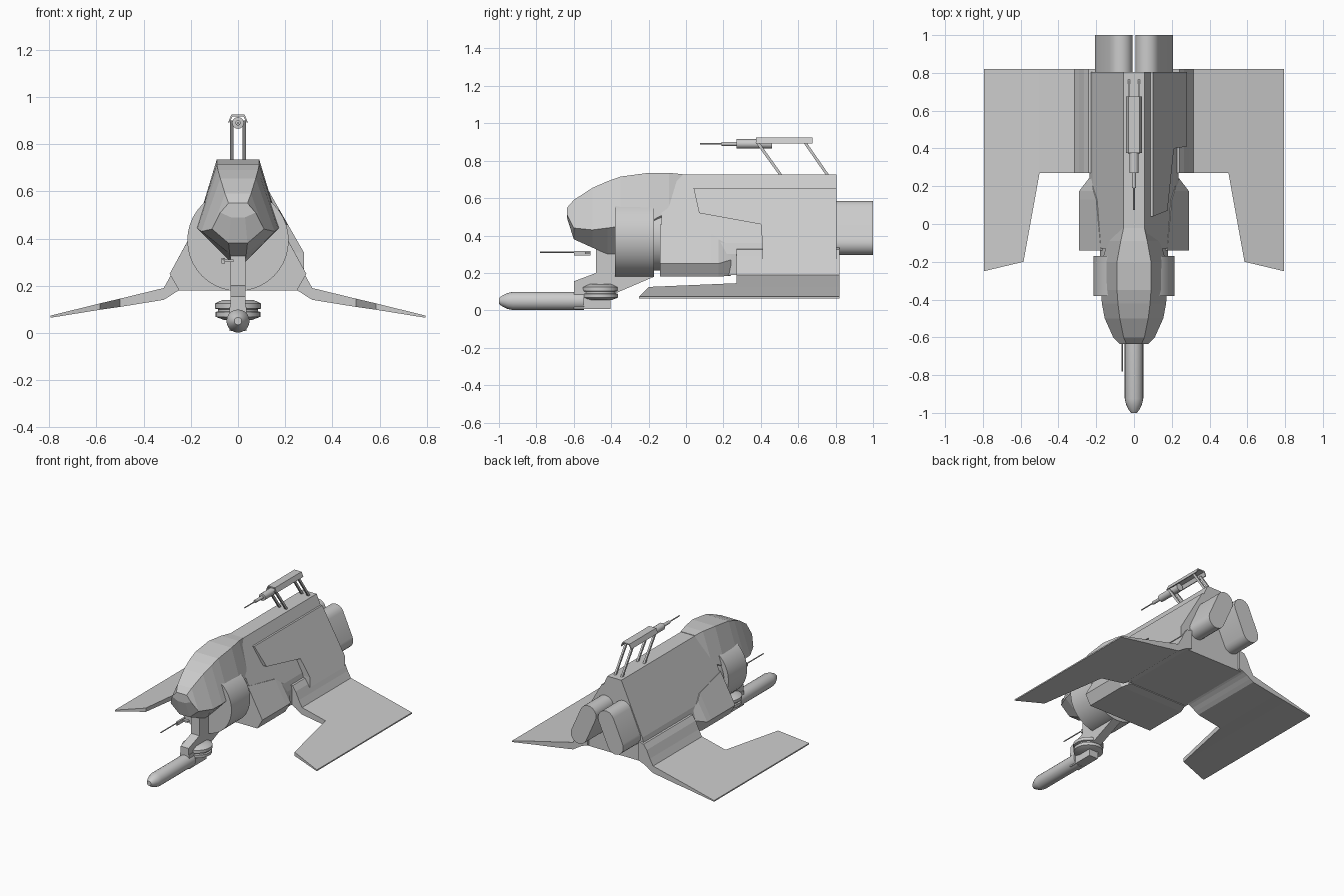
import bpy, bmesh
from math import sin, cos, pi, radians


def loft(name, rings, smooth=False):
    """Skin a list of equal-length closed rings and cap both ends."""
    bm = bmesh.new()
    vs = [[bm.verts.new(p) for p in r] for r in rings]
    n = len(rings[0])
    for a, b in zip(vs, vs[1:]):
        for i in range(n):
            j = (i + 1) % n
            bm.faces.new((a[i], a[j], b[j], b[i]))
    bm.faces.new(vs[0])
    bm.faces.new(vs[-1])
    bmesh.ops.recalc_face_normals(bm, faces=bm.faces)
    me = bpy.data.meshes.new(name)
    bm.to_mesh(me)
    bm.free()
    if smooth:
        me.shade_smooth()
        me.set_sharp_from_angle(angle=radians(32))
    ob = bpy.data.objects.new(name, me)
    bpy.context.collection.objects.link(ob)
    return ob


def slab_x(name, pts, x0, x1):
    """Side profile (y, z) extruded across x."""
    return loft(name, [[(x, y, z) for y, z in pts] for x in (x0, x1)])


def slab_y(name, pts, y0, y1, smooth=False):
    """Front profile (x, z) extruded along y."""
    return loft(name, [[(x, y, z) for x, z in pts] for y in (y0, y1)], smooth)


def box(name, x0, x1, y0, y1, z0, z1):
    return slab_x(name, [(y0, z0), (y1, z0), (y1, z1), (y0, z1)], x0, x1)


def lathe_y(name, prof, x, z, n=20):
    """Round part along y from (y, radius) pairs."""
    return loft(name, [[(x + r * cos(2 * pi * i / n), y, z + r * sin(2 * pi * i / n))
                        for i in range(n)] for y, r in prof], True)


def both(half):
    return half + [(-x, z) for x, z in reversed(half)]


# main hull
slab_y("hull", both([(0.055, 0.725), (0.22, 0.36), (0.235, 0.3), (0.235, 0.19)]), -0.13, 0.805)

# cockpit: y, top half width, top z, side half width, side z, keel half width, keel z
cockpit = [
    (-0.635, 0.04, 0.55, 0.075, 0.51, 0.03, 0.49),
    (-0.60, 0.055, 0.59, 0.11, 0.44, 0.04, 0.38),
    (-0.50, 0.075, 0.655, 0.155, 0.43, 0.035, 0.335),
    (-0.42, 0.085, 0.69, 0.17, 0.44, 0.03, 0.30),
    (-0.35, 0.09, 0.715, 0.175, 0.45, 0.03, 0.30),
    (-0.20, 0.09, 0.735, 0.17, 0.47, 0.03, 0.32),
    (-0.09, 0.07, 0.735, 0.14, 0.53, 0.03, 0.35),
    (-0.02, 0.055, 0.728, 0.07, 0.66, 0.03, 0.40),
]
loft("cockpit", [[(x, y, z) for x, z in both([(a, za), (b, zb), (c, zc)])]
                 for y, a, za, b, zb, c, zc in cockpit])

# round collar behind the cockpit
lathe_y("collar", [(-0.38, 0.215), (-0.17, 0.215)], 0, 0.392, 40)
lathe_y("collar_joint", [(-0.18, 0.18), (-0.12, 0.18)], 0, 0.392, 40)

# belly pod, wide at the front and tapering at the back
pod = [
    (-0.14, 0.175, 0.46, 0.29, 0.25, 0.25, 0.18),
    (0.13, 0.20, 0.415, 0.29, 0.25, 0.25, 0.18),
    (0.175, 0.215, 0.38, 0.29, 0.25, 0.25, 0.18),
    (0.24, 0.225, 0.34, 0.24, 0.27, 0.225, 0.185),
]
loft("belly_pod", [[(x, y, z) for x, z in both([(a, za), (b, zb), (c, zc)])]
                   for y, a, za, b, zb, c, zc in pod])

# raised armour panel, right side only
panel = [(0.04, 0.655), (0.805, 0.655), (0.805, 0.34), (0.805, 0.27), (0.41, 0.27),
         (0.41, 0.34), (0.40, 0.46), (0.07, 0.52)]
outer = [(min(0.28, 0.10 + (0.655 - z) * 0.571), y, z) for y, z in panel]
inner = [(x - 0.07, y, z) for x, y, z in outer]
loft("side_panel", [inner, outer])

# wings: x, leading edge y, top z, bottom z
wing = [(0.20, 0.27, 0.335, 0.20), (0.24, 0.27, 0.325, 0.185), (0.265, 0.27, 0.29, 0.172),
        (0.29, 0.27, 0.235, 0.155), (0.315, 0.27, 0.19, 0.14), (0.50, 0.27, 0.145, 0.11),
        (0.585, -0.20, 0.125, 0.098), (0.795, -0.25, 0.073, 0.064)]
for s, side in ((1, "right"), (-1, "left")):
    loft(side + "_wing", [[(s * x, y, t), (s * x, 0.82, t), (s * x, 0.82, b), (s * x, y, b)]
                          for x, y, t, b in wing])

    # engine: leaning rounded slot
    a, r, half = radians(24), 0.063, 0.09
    pts = []
    for i in range(20):
        k = i if i < 10 else i - 10
        t = pi * k / 9 + (0 if i < 10 else pi)
        u, v = r * cos(t), r * sin(t) + (half if i < 10 else -half)
        pts.append((s * (0.107 + u * cos(a) - v * sin(a)), 0.44 + u * sin(a) + v * cos(a)))
    slab_y(side + "_engine", pts, 0.79, 1.0, True)

    # dorsal gun legs
    x0, x1 = sorted((s * 0.02, s * 0.033))
    slab_x(side + "_front_leg", [(0.37, 0.90), (0.39, 0.90), (0.518, 0.72), (0.50, 0.72)], x0, x1)
    slab_x(side + "_rear_leg", [(0.625, 0.90), (0.643, 0.90), (0.768, 0.72), (0.75, 0.72)], x0, x1)

# dorsal gun: folded cover and stepped barrel
slab_y("gun_cover", [(-0.042, 0.892), (-0.028, 0.925), (0.028, 0.925), (0.042, 0.892),
                     (0.036, 0.892), (0.024, 0.917), (-0.024, 0.917), (-0.036, 0.892)], 0.375, 0.675)
lathe_y("dorsal_gun", [(0.075, 0.004), (0.19, 0.004), (0.191, 0.011), (0.27, 0.011),
                       (0.271, 0.025), (0.46, 0.025)], 0, 0.89, 16)

# chin strut and gun mount
slab_x("chin_strut", [(-0.48, 0.36), (-0.48, 0.20), (-0.60, 0.155), (-0.60, 0.09), (-0.38, 0.09),
                      (-0.17, 0.18), (-0.17, 0.25), (-0.36, 0.36)], -0.032, 0.032)
box("chin_mount", -0.035, 0.035, -0.60, -0.405, 0.008, 0.11)
lathe_y("chin_cannon", [(-1.0, 0.016), (-0.985, 0.027), (-0.955, 0.042), (-0.925, 0.049),
                        (-0.545, 0.049)], 0, 0.05, 20)

# turntable discs
disc = [(0.055, 0.06), (0.068, 0.095), (0.088, 0.095), (0.091, 0.085), (0.10, 0.085),
        (0.103, 0.098), (0.124, 0.098), (0.14, 0.065)]
loft("turntable", [[(r * cos(pi * i / 14), -0.458 + r * sin(pi * i / 14), z) for i in range(28)]
                   for z, r in disc], True)

# small side gun
box("small_gun_body", -0.069, -0.056, -0.60, -0.51, 0.294, 0.318)
box("small_gun_bracket", -0.066, -0.02, -0.54, -0.515, 0.30, 0.312)
lathe_y("small_gun_barrel", [(-0.78, 0.004), (-0.59, 0.004)], -0.0625, 0.311, 8)
